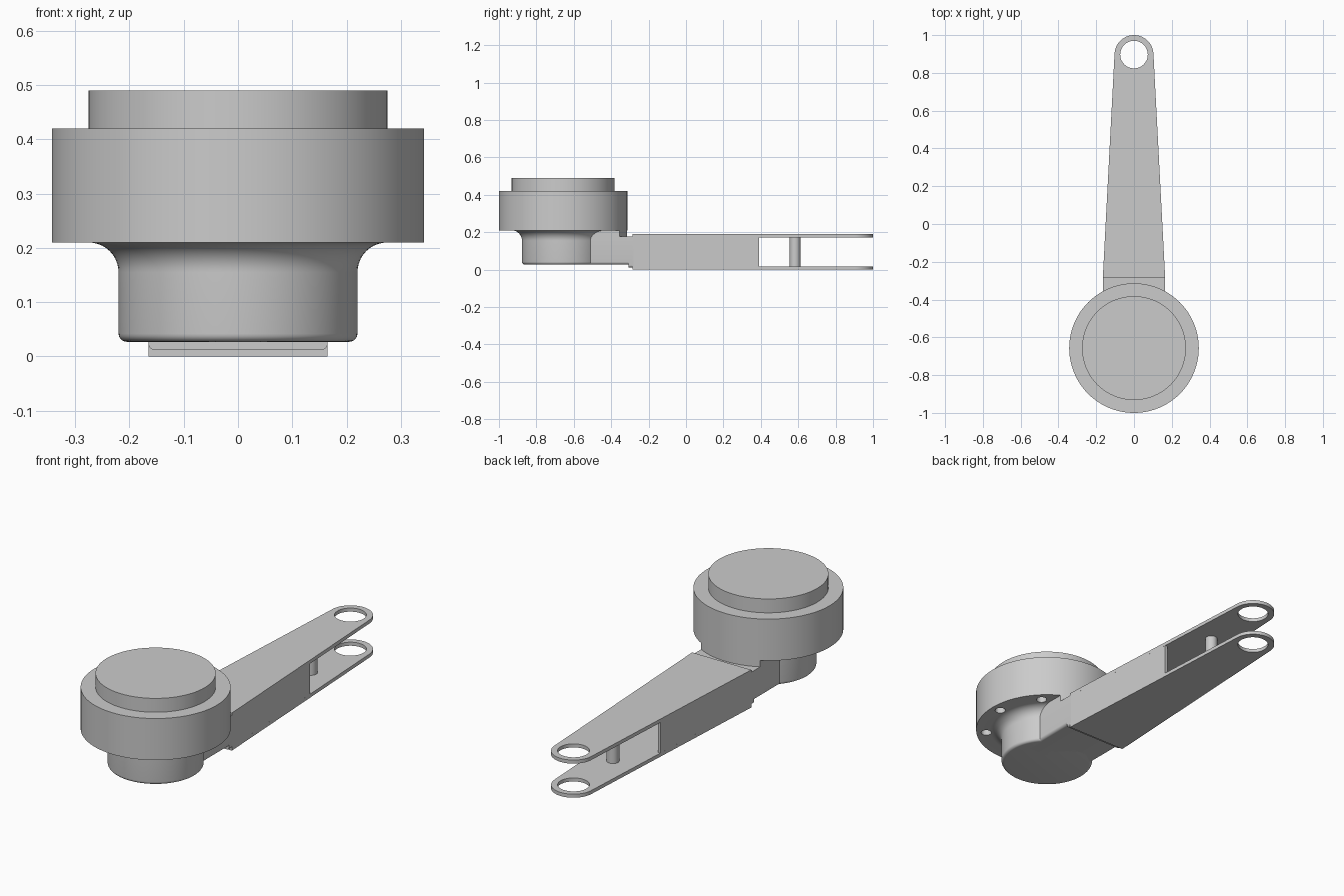
import bpy, bmesh, math
from math import sin, cos, pi

if "Cube" in bpy.data.objects:
    bpy.data.objects.remove(bpy.data.objects["Cube"])

CY = -0.657          # motor axis
TIP = 0.897          # fork eye centre
W0, W1 = 0.165, 0.103  # arm half widths at root and tip
ROOT = -0.285


def finish(ob):
    bpy.ops.object.select_all(action='DESELECT')
    bpy.context.view_layer.objects.active = ob
    ob.select_set(True)
    bpy.ops.object.shade_smooth_by_angle(angle=math.radians(30))
    return ob


def slab(name, loops, z0, z1):
    """Flat outline (with optional holes) extruded from z0 to z1."""
    cu = bpy.data.curves.new(name, 'CURVE')
    cu.dimensions, cu.fill_mode = '2D', 'BOTH'
    cu.extrude = (z1 - z0) / 2
    for pts in loops:
        s = cu.splines.new('POLY')
        s.points.add(len(pts) - 1)
        for p, (x, y) in zip(s.points, pts):
            p.co = (x, y, 0, 1)
        s.use_cyclic_u = True
    ob = bpy.data.objects.new(name, cu)
    bpy.context.collection.objects.link(ob)
    ob.location.z = (z0 + z1) / 2
    bpy.ops.object.select_all(action='DESELECT')
    bpy.context.view_layer.objects.active = ob
    ob.select_set(True)
    bpy.ops.object.convert(target='MESH')
    ob = bpy.context.view_layer.objects.active
    bm = bmesh.new()
    bm.from_mesh(ob.data)
    bmesh.ops.remove_doubles(bm, verts=bm.verts, dist=1e-5)
    bmesh.ops.recalc_face_normals(bm, faces=bm.faces)
    bm.to_mesh(ob.data)
    bm.free()
    return finish(ob)


def lathe(name, profile, n=96):
    """Revolve a radius/height profile around the motor axis."""
    bm = bmesh.new()
    vs = [bm.verts.new((r, 0, z)) for r, z in profile]
    es = [bm.edges.new(e) for e in zip(vs, vs[1:])]
    bmesh.ops.spin(bm, geom=vs + es, cent=(0, 0, 0), axis=(0, 0, 1),
                   angle=2 * pi, steps=n, use_duplicate=False)
    bmesh.ops.remove_doubles(bm, verts=bm.verts, dist=1e-5)
    bmesh.ops.holes_fill(bm, edges=[e for e in bm.edges if e.is_boundary], sides=0)
    bmesh.ops.recalc_face_normals(bm, faces=bm.faces)
    me = bpy.data.meshes.new(name)
    bm.to_mesh(me)
    bm.free()
    ob = bpy.data.objects.new(name, me)
    bpy.context.collection.objects.link(ob)
    ob.location.y = CY
    return ob


def arc(cx, cy, r, a0, a1, n):
    return [(cx + r * cos(a0 + (a1 - a0) * i / n), cy + r * sin(a0 + (a1 - a0) * i / n))
            for i in range(n + 1)]


def box(name, x, y0, y1, z0, z1, round_r):
    """Block with corners rounded along y."""
    bpy.ops.mesh.primitive_cube_add(size=1, location=(0, (y0 + y1) / 2, (z0 + z1) / 2))
    ob = bpy.context.object
    ob.name = name
    bm = bmesh.new()
    bm.from_mesh(ob.data)
    for v in bm.verts:
        v.co = (v.co.x * 2 * x, v.co.y * (y1 - y0), v.co.z * (z1 - z0))
    low = [e for e in bm.edges if all(v.co.z < 0 for v in e.verts)
           and abs(e.verts[0].co.y - e.verts[1].co.y) > 1e-4]
    bmesh.ops.bevel(bm, geom=low, offset=round_r, segments=5, affect='EDGES', profile=0.5)
    bm.to_mesh(ob.data)
    bm.free()
    return finish(ob)


# motor housing: rounded hub, flared neck, wide drum and top cap
profile = arc(0.205, 0.042, 0.015, -pi / 2, 0, 5)
profile += arc(0.275, 0.155, 0.055, pi, pi / 2, 10)
profile += [(0.343, 0.21), (0.343, 0.42), (0.275, 0.42), (0.275, 0.49)]
housing = lathe("motor_housing", profile)

# screw holes under the drum
cutters = []
for k in range(8):
    if k == 2:
        continue
    a = k * pi / 4
    bpy.ops.mesh.primitive_cylinder_add(
        vertices=24, radius=0.025, depth=0.16,
        location=(0.295 * cos(a), CY + 0.295 * sin(a), 0.19))
    cut = bpy.context.object
    cut.name = "hole_cutter"
    cut.hide_render = True
    cutters.append(cut)
    m = housing.modifiers.new("hole", 'BOOLEAN')
    m.operation, m.object, m.solver = 'DIFFERENCE', cut, 'EXACT'
finish(housing)
for m in list(housing.modifiers):
    if m.type == 'BOOLEAN':
        bpy.ops.object.modifier_apply(modifier=m.name)
for c in cutters:
    bpy.data.objects.remove(c)
finish(housing)

# neck between hub and arm, its raised shoulder under the drum, and the arm plug
box("neck", W0, CY + 0.05, ROOT, 0.027, 0.178, 0.015)
a = math.acos(W0 / 0.343)
shoulder = [(-W0, CY + 0.05), (W0, CY + 0.05)] + arc(0, CY, 0.3425, a, pi - a, 24)
slab("neck_shoulder", [shoulder], 0.17, 0.212)
box("arm_plug", W0, -0.308, ROOT + 0.005, 0.012, 0.178, 0.012)

# fork plates with eyes
tilt = math.atan((W0 - W1) / (TIP - ROOT))
plate = [(-W0, ROOT), (W0, ROOT)] + arc(0, TIP, W1, tilt, pi - tilt, 32)
eye = arc(0, TIP, 0.073, 0, 2 * pi * 47 / 48, 47)
slab("lower_plate", [plate, eye], 0, 0.018)
slab("upper_plate", [plate, eye], 0.172, 0.19)

# hollow arm walls, open toward the fork
END, T = 0.39, 0.014
we = W0 - (W0 - W1) * (END - ROOT) / (TIP - ROOT)
walls = [(-W0, ROOT), (W0, ROOT), (we, END), (we - T, END),
         (W0 - T, ROOT + T), (T - W0, ROOT + T), (T - we, END), (-we, END)]
slab("arm_walls", [walls], 0.018, 0.172)

# spacer post between the plates
bpy.ops.mesh.primitive_cylinder_add(vertices=32, radius=0.029, depth=0.158, location=(0, 0.583, 0.095))
bpy.context.object.name = "spacer_post"
finish(bpy.context.object)
